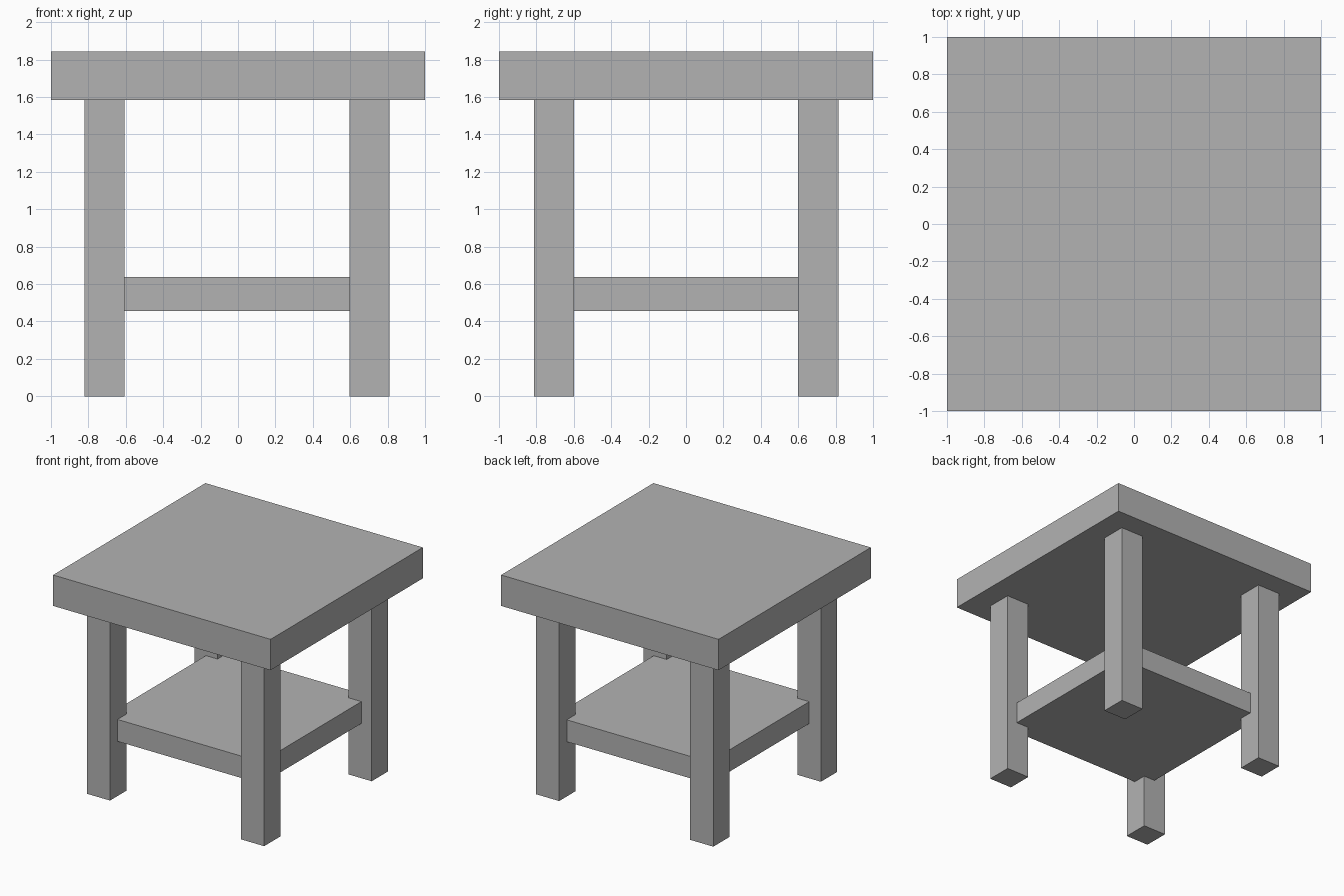
import bpy

cube = bpy.data.objects.get("Cube")
if cube:
    bpy.data.objects.remove(cube, do_unlink=True)

# Single plain grey
grey = bpy.data.materials.new("plain grey")
grey.use_nodes = True
colour = (0.45, 0.45, 0.45, 1)
grey.diffuse_color = colour
grey.node_tree.nodes["Principled BSDF"].inputs["Base Color"].default_value = colour


def box(name, x, y, z):
    """Flat-faced block spanning the given (min, max) ranges."""
    spans = (x, y, z)
    bpy.ops.mesh.primitive_cube_add(size=1, location=[(a + b) / 2 for a, b in spans])
    ob = bpy.context.object
    ob.name = name
    ob.scale = [b - a for a, b in spans]
    bpy.ops.object.transform_apply(location=False, rotation=False, scale=True)
    ob.data.materials.append(grey)
    return ob


UNDERSIDE = 1.585

# Thick square top
box("table_top", (-1, 1), (-1, 1), (UNDERSIDE, 1.842))

# Lower shelf, its corners let into the legs
box("lower_shelf", (-0.715, 0.715), (-0.715, 0.715), (0.455, 0.637))

# Four square legs
sides_x = {"right": (-0.822, -0.608), "left": (0.596, 0.81)}
sides_y = {"front": (-0.813, -0.598), "back": (0.6, 0.815)}
for depth, y in sides_y.items():
    for side, x in sides_x.items():
        box(f"{depth}_{side}_leg", x, y, (0, UNDERSIDE))
